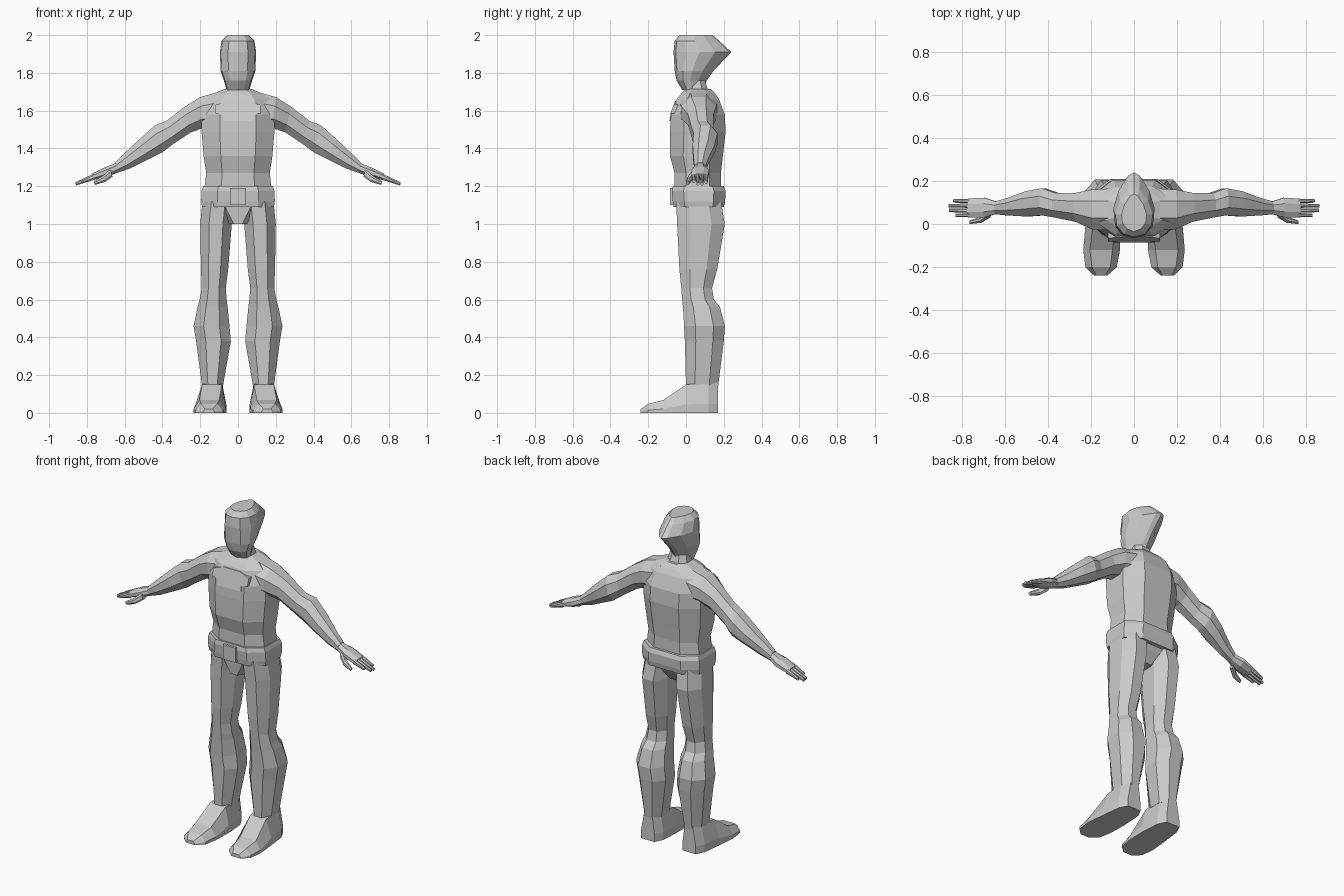
import bpy, bmesh


def loft(name, rings, mirror=False):
    """Skin a list of equal-length point rings, capped at both ends."""
    bm = bmesh.new()
    vs = [[bm.verts.new(p) for p in r] for r in rings]
    n = len(vs[0])
    for a, b in zip(vs, vs[1:]):
        for i in range(n):
            j = (i + 1) % n
            bm.faces.new((a[i], a[j], b[j], b[i]))
    bm.faces.new(vs[0][::-1])
    bm.faces.new(vs[-1])
    bmesh.ops.recalc_face_normals(bm, faces=bm.faces)
    me = bpy.data.meshes.new(name)
    bm.to_mesh(me)
    bm.free()
    ob = bpy.data.objects.new(name, me)
    bpy.context.collection.objects.link(ob)
    if mirror:
        m = ob.modifiers.new("Mirror", 'MIRROR')
        m.use_clip = False
        m.use_mirror_merge = False
    return ob


def octagon(c):
    """Unit chamfered square, corners cut by c."""
    return [(c, 0), (1 - c, 0), (1, c), (1, 1 - c),
            (1 - c, 1), (c, 1), (0, 1 - c), (0, c)]


def level(z, x0, x1, y0, y1, c=0.28):
    return [(x0 + (x1 - x0) * u, y0 + (y1 - y0) * v, z) for u, v in octagon(c)]


def limb(xt, zt, xb, zb, y0, y1, c=0.29):
    """Section of a sideways limb from its top and bottom edge points."""
    return [(xb + (xt - xb) * v, y0 + (y1 - y0) * u, zb + (zt - zb) * v)
            for u, v in octagon(c)]


# Hooded head with a point at the back
def head_ring(z, w, yf, yb):
    d = yb - yf
    half = [(0.55 * w, yf + 0.012), (0.92 * w, yf + 0.22 * d), (w, yf + 0.45 * d),
            (0.75 * w, yf + 0.72 * d), (0.28 * w, yf + 0.95 * d)]
    pts = [(0, yf)] + half + [(0, yb)] + [(-x, y) for x, y in half[::-1]]
    return [(x, y, z) for x, y in pts]


loft("hooded_head", [head_ring(*r) for r in (
    (1.71, .06, -.02, .09), (1.76, .075, -.05, .11), (1.81, .092, -.06, .145),
    (1.91, .096, -.066, .24), (1.97, .087, -.06, .175), (2.0, .058, -.035, .14))])
loft("neck", [level(1.64, -.08, .08, -.01, .14), level(1.76, -.055, .055, .01, .1)])

# Torso
loft("torso", [level(z, -w, w, y0, y1, .25) for z, w, y0, y1 in (
    (1.17, .18, -.06, .185), (1.27, .168, -.06, .185), (1.36, .182, -.085, .195),
    (1.49, .193, -.085, .21), (1.58, .193, -.08, .205), (1.66, .17, -.05, .175),
    (1.69, .13, -.025, .155), (1.715, .07, .0, .13))])

# Stepped chest plate
outline = [(.055, 1.65), (.12, 1.63), (.12, 1.585), (.08, 1.585), (.08, 1.545)]
outline += [(-x, z) for x, z in outline[::-1]]
loft("chest_plate", [[(x, -.087 + max(0, z - 1.57) * .35 + d, z) for x, z in outline]
                     for d in (0, .03)])

# Belt, buckle and crotch
loft("belt", [level(z, -w, w, y0, y1, .22) for z, w, y0, y1 in (
    (1.09, .19, -.065, .2), (1.12, .195, -.07, .207),
    (1.175, .193, -.075, .21), (1.2, .184, -.07, .2))])
loft("buckle", [level(z, -.043, .043, -.086, -.05, .06) for z in (1.1, 1.19)])
loft("crotch", [level(1.0, -.05, .05, -.04, .12),
                level(1.06, -.12, .12, -.045, .16),
                level(1.12, -.18, .18, -.05, .19)])

# Legs
loft("leg", [level(*r) for r in (
    (1.12, .02, .188, -.052, .185), (1.0, .033, .2, -.047, .205),
    (.76, .052, .196, -.035, .165), (.66, .065, .192, -.025, .138),
    (.6, .06, .203, -.02, .148), (.56, .055, .214, -.016, .18),
    (.46, .045, .235, -.01, .206), (.38, .038, .222, -.006, .2),
    (.14, .08, .19, 0, .17))], mirror=True)

# Shoes: sections from heel to toe
loft("shoe", [[(b0, y, 0), (b1, y, 0), (b1, y, h * .3), (t1, y, h),
               (t0, y, h), (b0, y, h * .3)] for y, h, b0, b1, t0, t1 in (
    (.17, .16, .095, .185, .11, .165), (.12, .16, .07, .21, .085, .19),
    (0, .15, .062, .225, .085, .19), (-.12, .068, .065, .236, .1, .205),
    (-.2, .048, .08, .226, .11, .195), (-.24, .02, .125, .185, .135, .175))],
    mirror=True)

# Arms and hands
loft("arm", [limb(*r) for r in (
    (.1, 1.7, .12, 1.5, -.03, .165), (.2, 1.672, .18, 1.51, -.025, .16),
    (.28, 1.622, .25, 1.485, .01, .145), (.38, 1.545, .34, 1.425, .03, .145),
    (.44, 1.522, .4, 1.38, .04, .166), (.52, 1.45, .47, 1.345, .035, .152),
    (.6, 1.375, .57, 1.295, .04, .12), (.65, 1.326, .635, 1.272, .045, .105))],
    mirror=True)
loft("palm", [limb(*r) for r in (
    (.64, 1.325, .63, 1.275, .048, .102), (.7, 1.302, .69, 1.25, .03, .122),
    (.775, 1.265, .765, 1.233, .03, .118))], mirror=True)
for i, tip in enumerate((.83, .86, .862, .84)):
    y = .041 + i * .022
    z = 1.249 - (tip - .77) * .4
    loft(f"finger_{i + 1}", [
        limb(.765, 1.266, .755, 1.236, y - .01, y + .01),
        limb(tip, z + .008, tip - .004, z - .008, y - .008, y + .008)], mirror=True)
loft("thumb", [limb(.675, 1.29, .665, 1.25, .03, .065),
               limb(.715, 1.255, .705, 1.222, .006, .034),
               limb(.765, 1.225, .758, 1.207, 0, .017)], mirror=True)
